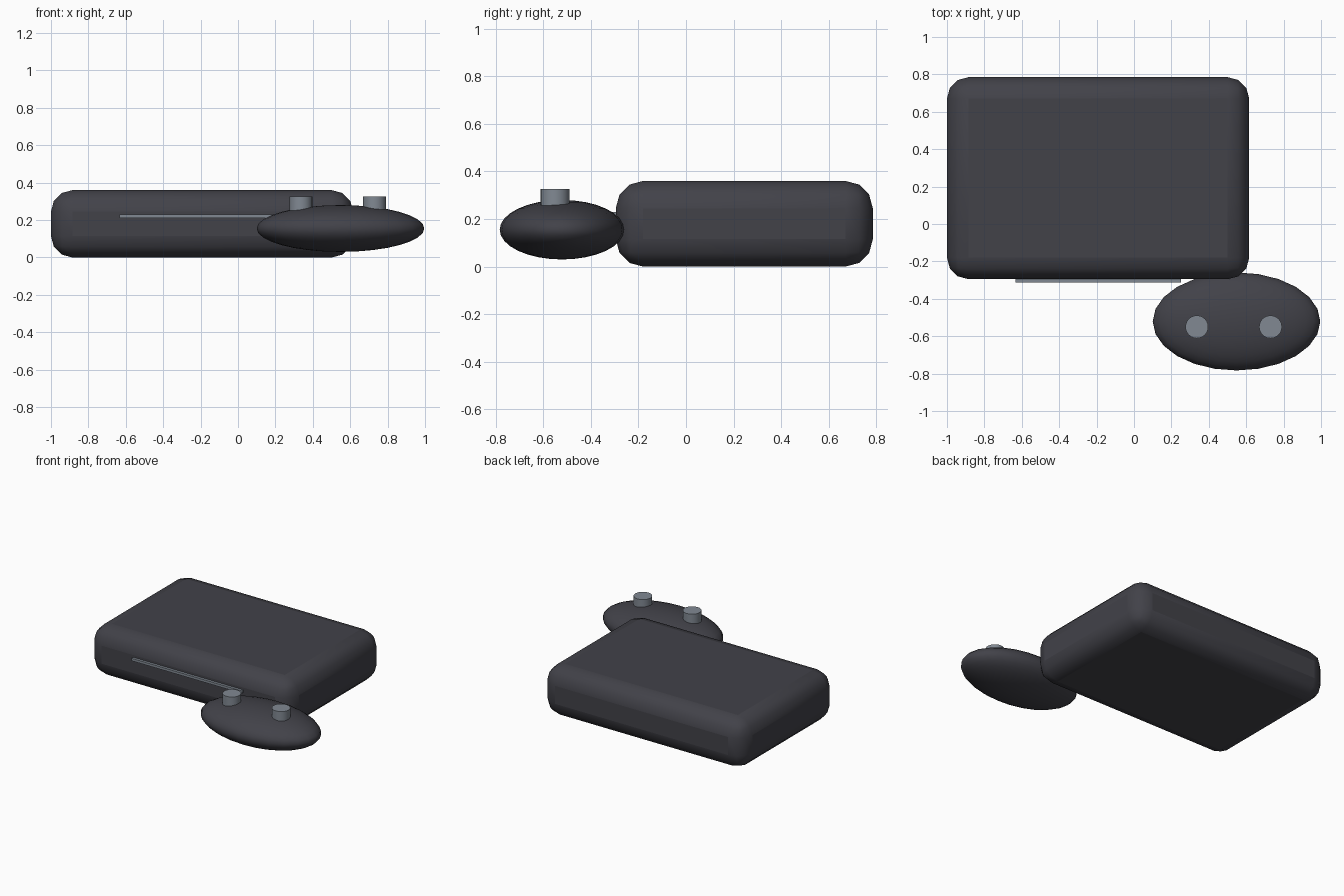
import bpy
import math

if "Cube" in bpy.data.objects:
    bpy.data.objects.remove(bpy.data.objects["Cube"])


def material(name, color):
    mat = bpy.data.materials.new(name)
    mat.diffuse_color = (*color, 1.0)
    mat.use_nodes = True
    mat.node_tree.nodes["Principled BSDF"].inputs["Base Color"].default_value = mat.diffuse_color
    return mat


charcoal = material("charcoal plastic", (0.054, 0.054, 0.066))
grey = material("grey plastic", (0.22, 0.25, 0.29))


def finish(name, mat, angle=40):
    obj = bpy.context.object
    obj.name = name
    obj.data.materials.append(mat)
    bpy.ops.object.transform_apply(location=False, rotation=False, scale=True)
    bpy.ops.object.shade_smooth_by_angle(angle=math.radians(angle))
    return obj


def box(name, center, size, mat):
    bpy.ops.mesh.primitive_cube_add(size=1, location=center)
    bpy.context.object.scale = size
    return finish(name, mat)


# Console body with rounded edges
body = box("console_body", (-0.192, 0.245, 0.18), (1.616, 1.08, 0.36), charcoal)
bevel = body.modifiers.new("rounded edges", 'BEVEL')
bevel.width = 0.115
bevel.segments = 3

# Thin disc slot strip on the front
box("disc_slot", (-0.192, -0.302, 0.22), (0.885, 0.024, 0.018), grey)

# Flattened egg-shaped controller
bpy.ops.mesh.primitive_uv_sphere_add(segments=24, ring_count=16, radius=1,
                                     location=(0.548, -0.521, 0.155))
bpy.context.object.scale = (0.448, 0.262, 0.125)
finish("controller", charcoal, 60)

# Two thumb sticks
for side, x in (("left", 0.336), ("right", 0.73)):
    bpy.ops.mesh.primitive_cylinder_add(vertices=24, radius=0.061, depth=0.1,
                                        location=(x, -0.55, 0.276))
    finish(side + "_thumb_stick", grey)
